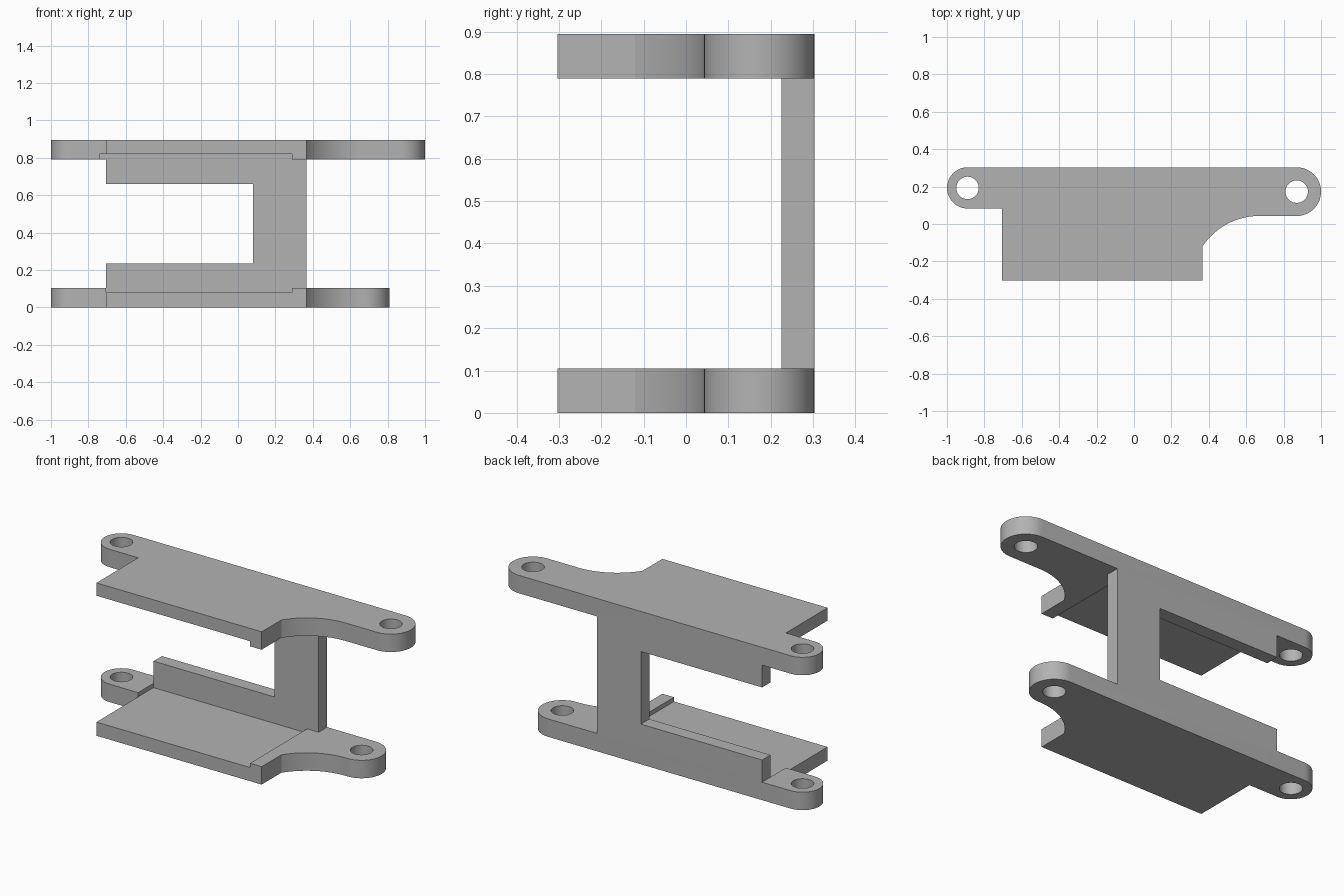
import bpy, bmesh
from math import sin, cos, pi, atan2, radians

if "Cube" in bpy.data.objects:
    bpy.data.objects.remove(bpy.data.objects["Cube"])

grey = bpy.data.materials.new("plain grey")
grey.use_nodes = True
colour = (0.45, 0.45, 0.45, 1)
grey.diffuse_color = colour
grey.node_tree.nodes["Principled BSDF"].inputs["Base Color"].default_value = colour

BACK, FRONT, LEFT_X, RIGHT_X = 0.303, -0.303, -0.705, 0.365
HEIGHT, THICK, HOLE = 0.895, 0.105, 0.06


def arc(cx, cy, r, start, end, steps=24):
    return [(cx + r * cos(start + (end - start) * i / steps),
             cy + r * sin(start + (end - start) * i / steps)) for i in range(steps + 1)]


def prism(name, points, low, high, upright=False):
    """Extrude a flat outline along z, or along y when upright."""
    bm = bmesh.new()
    place = (lambda a, b, d: (a, d, b)) if upright else (lambda a, b, d: (a, b, d))
    lower = [bm.verts.new(place(a, b, low)) for a, b in points]
    upper = [bm.verts.new(place(a, b, high)) for a, b in points]
    bm.faces.new(lower)
    bm.faces.new(upper)
    for i in range(len(points)):
        j = (i + 1) % len(points)
        bm.faces.new((lower[i], lower[j], upper[j], upper[i]))
    bmesh.ops.recalc_face_normals(bm, faces=bm.faces)
    mesh = bpy.data.meshes.new(name)
    bm.to_mesh(mesh)
    bm.free()
    mesh.materials.append(grey)
    obj = bpy.data.objects.new(name, mesh)
    bpy.context.collection.objects.link(obj)
    return obj


def rectangle(x0, x1, y0, y1):
    return [(x0, y0), (x1, y0), (x1, y1), (x0, y1)]


def combine(target, tool, operation):
    """Apply a boolean and discard the tool object."""
    tool.hide_render = True
    mod = target.modifiers.new("combine", 'BOOLEAN')
    mod.operation, mod.object, mod.solver = operation, tool, 'EXACT'
    bpy.ops.object.select_all(action='DESELECT')
    bpy.context.view_layer.objects.active = target
    target.select_set(True)
    bpy.ops.object.modifier_apply(modifier=mod.name)
    bpy.data.objects.remove(tool)


def plate(name, z, ear_x, recess_left, recess_low, recess_high):
    """Plate with two rounded ears, a scooped corner and a shallow recess."""
    ear_r, small_r = 0.13, 0.11
    ear_y, small_x, small_y = BACK - ear_r, -0.89, BACK - small_r
    scoop_r, scoop_x = 0.3645, 0.67
    scoop_y = BACK - 2 * ear_r - scoop_r
    scoop_start = atan2(-0.12 - scoop_y, RIGHT_X - scoop_x)
    outline = [(LEFT_X, FRONT), (RIGHT_X, FRONT)]
    outline += arc(scoop_x, scoop_y, scoop_r, scoop_start, pi / 2)
    outline += arc(ear_x, ear_y, ear_r, -pi / 2, pi / 2)
    outline += arc(small_x, small_y, small_r, pi / 2, 3 * pi / 2)
    outline.append((LEFT_X, small_y - small_r))
    obj = prism(name, outline, z, z + THICK)
    for x, y in ((ear_x, ear_y), (small_x, small_y)):
        hole = prism("hole_cutter", arc(x, y, HOLE, 0, 2 * pi, 40)[:-1], z - 0.1, z + 0.2)
        combine(obj, hole, 'DIFFERENCE')
    recess = prism("recess_cutter", rectangle(recess_left, 0.29, FRONT - 0.1, 0.225),
                   recess_low, recess_high)
    combine(obj, recess, 'DIFFERENCE')
    return obj


# Lower and upper mounting plates
bracket = plate("bracket", 0, 0.68, LEFT_X, 0.08, 0.2)
upper_plate = plate("upper_plate", HEIGHT - THICK, 0.87, -0.74, 0.7, 0.82)

# C-shaped back wall joining the plates
wall_outline = [(LEFT_X, 0.05), (RIGHT_X, 0.05), (RIGHT_X, HEIGHT - 0.05),
                (LEFT_X, HEIGHT - 0.05), (LEFT_X, 0.66), (0.08, 0.66),
                (0.08, 0.235), (LEFT_X, 0.235)]
back_wall = prism("back_wall", wall_outline, 0.225, BACK, upright=True)
combine(bracket, back_wall, 'UNION')
combine(bracket, upper_plate, 'UNION')

# Merge coplanar faces, then smooth only the rounded sides
bm = bmesh.new()
bm.from_mesh(bracket.data)
bmesh.ops.remove_doubles(bm, verts=bm.verts, dist=0.0001)
bmesh.ops.dissolve_limit(bm, angle_limit=radians(0.5), verts=bm.verts, edges=bm.edges)
bm.to_mesh(bracket.data)
bm.free()
bpy.ops.object.select_all(action='DESELECT')
bpy.context.view_layer.objects.active = bracket
bracket.select_set(True)
bpy.ops.object.shade_smooth_by_angle(angle=radians(30))
